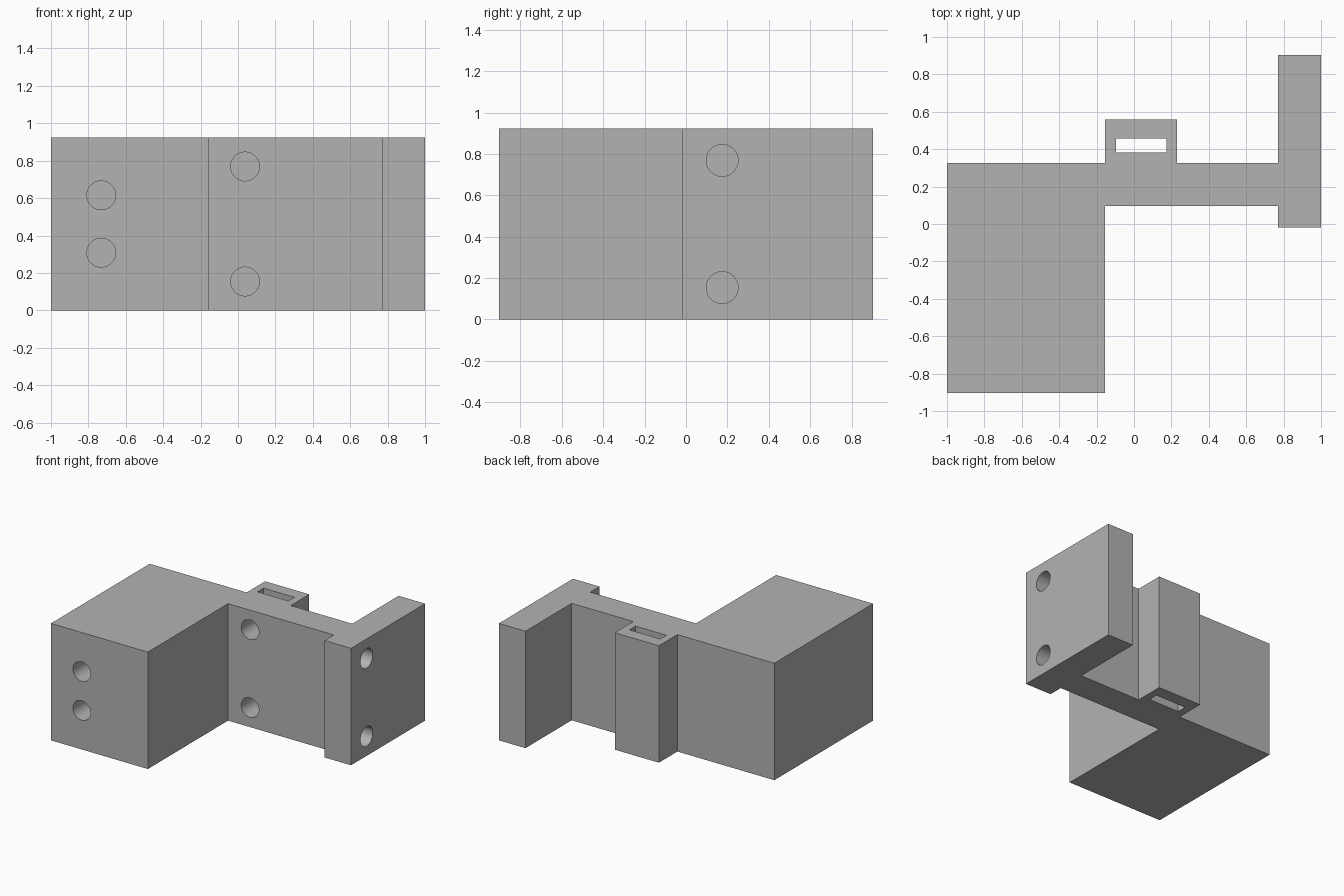
import bpy
import bmesh
from math import pi, radians
from mathutils import Matrix

default = bpy.data.objects.get("Cube")
if default:
    bpy.data.objects.remove(default, do_unlink=True)

HEIGHT = 0.923
HOLE_RADIUS = 0.077

grey = bpy.data.materials.new("plain grey")
grey.use_nodes = True
grey.diffuse_color = (0.45, 0.45, 0.45, 1)
grey.node_tree.nodes["Principled BSDF"].inputs["Base Color"].default_value = grey.diffuse_color


def make_object(name, bm):
    bmesh.ops.recalc_face_normals(bm, faces=bm.faces[:])
    mesh = bpy.data.meshes.new(name)
    bm.to_mesh(mesh)
    bm.free()
    mesh.materials.append(grey)
    obj = bpy.data.objects.new(name, mesh)
    bpy.context.collection.objects.link(obj)
    return obj


def extrude_profile(name, points, bottom, top):
    bm = bmesh.new()
    face = bm.faces.new([bm.verts.new((x, y, bottom)) for x, y in points])
    result = bmesh.ops.extrude_face_region(bm, geom=[face])
    moved = [v for v in result["geom"] if isinstance(v, bmesh.types.BMVert)]
    bmesh.ops.translate(bm, verts=moved, vec=(0, 0, top - bottom))
    return make_object(name, bm)


def cylinder(name, centre, length, axis):
    bm = bmesh.new()
    turn = Matrix.Rotation(pi / 2, 4, "X" if axis == "Y" else "Y")
    bmesh.ops.create_cone(bm, cap_ends=True, segments=48, radius1=HOLE_RADIUS,
                          radius2=HOLE_RADIUS, depth=length,
                          matrix=Matrix.Translation(centre) @ turn)
    return make_object(name, bm)


def cut(body, cutter):
    cutter.hide_render = True
    mod = body.modifiers.new("cut", "BOOLEAN")
    mod.operation = "DIFFERENCE"
    mod.solver = "EXACT"
    mod.object = cutter
    bpy.context.view_layer.objects.active = body
    bpy.ops.object.modifier_apply(modifier=mod.name)
    bpy.data.objects.remove(cutter, do_unlink=True)


# Block, web, rear lug and end plate share one extruded outline
outline = [(-1, -0.904), (-0.154, -0.904), (-0.154, 0.096), (0.769, 0.096),
           (0.769, -0.019), (1, -0.019), (1, 0.904), (0.769, 0.904),
           (0.769, 0.327), (0.231, 0.327), (0.231, 0.558), (-0.154, 0.558),
           (-0.154, 0.327), (-1, 0.327)]
bracket = extrude_profile("bracket", outline, 0, HEIGHT)

# Slot running the full height of the rear lug
slot = [(-0.096, 0.381), (0.173, 0.381), (0.173, 0.458), (-0.096, 0.458)]
cut(bracket, extrude_profile("slot_cutter", slot, -0.1, HEIGHT + 0.1))

# Screw holes in the web (into the slot) and in the end plate
for z in (0.154, 0.769):
    cut(bracket, cylinder("web_hole_cutter", (0.038, 0.2, z), 0.42, "Y"))
    cut(bracket, cylinder("plate_hole_cutter", (0.9, 0.175, z), 0.6, "X"))

# Screw holes in the front of the block
for z in (0.308, 0.615):
    cut(bracket, cylinder("block_hole_cutter", (-0.731, -0.7, z), 0.8, "Y"))

# Smooth hole walls, sharp edges elsewhere
bpy.ops.object.select_all(action="DESELECT")
bracket.select_set(True)
bpy.context.view_layer.objects.active = bracket
bpy.ops.object.shade_smooth_by_angle(angle=radians(30))
